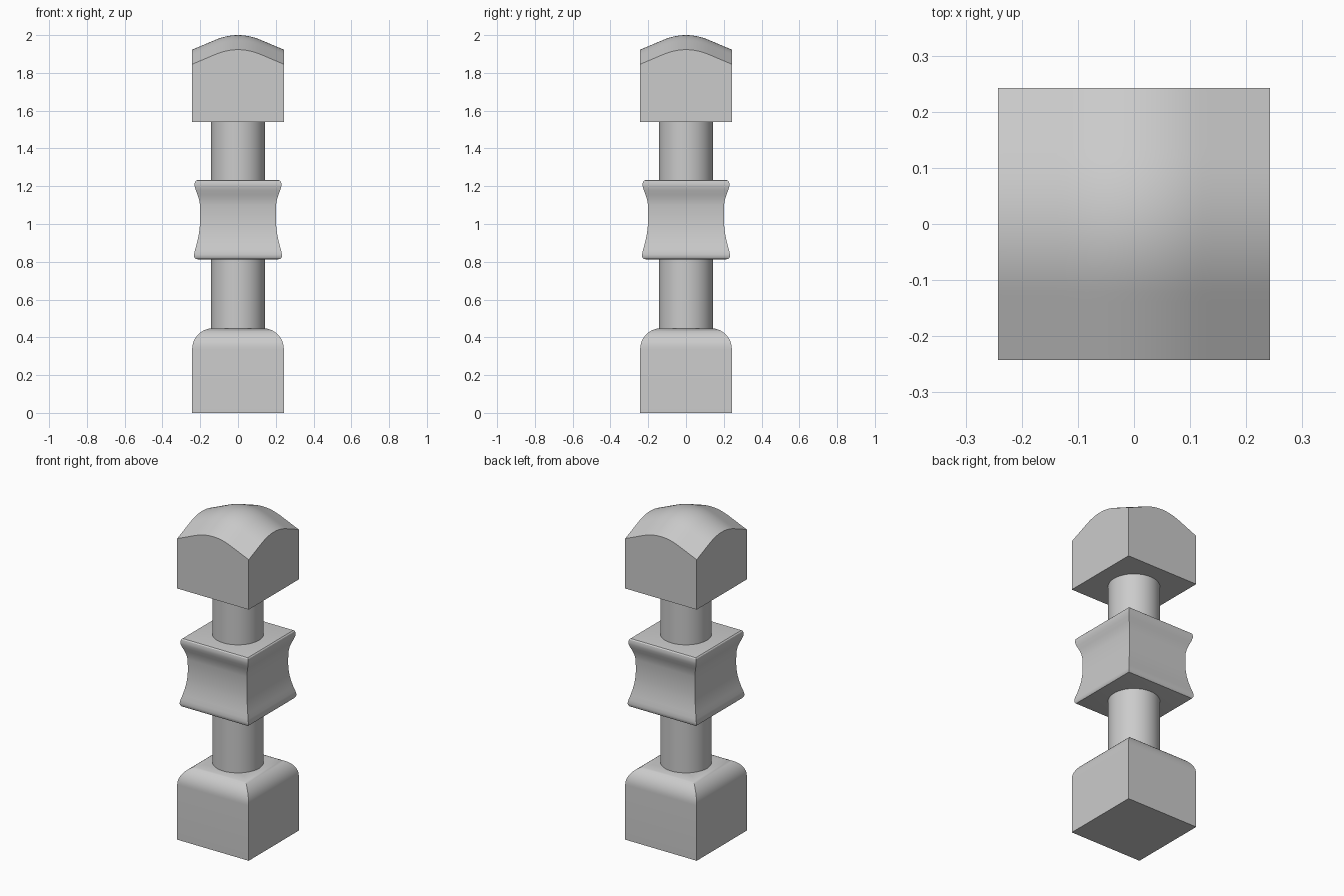
import bpy, bmesh, math

if "Cube" in bpy.data.objects:
    bpy.data.objects.remove(bpy.data.objects["Cube"])

HALF = 0.2425


def finish(name, bm, angle=30):
    bmesh.ops.recalc_face_normals(bm, faces=bm.faces)
    mesh = bpy.data.meshes.new(name)
    bm.to_mesh(mesh)
    bm.free()
    ob = bpy.data.objects.new(name, mesh)
    bpy.context.collection.objects.link(ob)
    bpy.ops.object.select_all(action='DESELECT')
    ob.select_set(True)
    bpy.context.view_layer.objects.active = ob
    bpy.ops.object.shade_smooth_by_angle(angle=math.radians(angle))
    return ob


def square_loft(name, profile):
    """Stack square rings of (half width, height) with mitred corners."""
    bm = bmesh.new()
    rings = [[bm.verts.new((sx * r, sy * r, z))
              for sx, sy in ((-1, -1), (1, -1), (1, 1), (-1, 1))]
             for r, z in profile]
    for a, b in zip(rings, rings[1:]):
        for i in range(4):
            j = (i + 1) % 4
            bm.faces.new((a[i], a[j], b[j], b[i]))
    bm.faces.new(rings[0][::-1])
    bm.faces.new(rings[-1])
    return finish(name, bm)


def shaft(name, z0, z1, r=0.143):
    bm = bmesh.new()
    bmesh.ops.create_cone(bm, cap_ends=True, segments=48, radius1=r, radius2=r, depth=z1 - z0)
    bmesh.ops.translate(bm, verts=bm.verts, vec=(0, 0, (z0 + z1) / 2))
    return finish(name, bm)


# Base block with rounded shoulders
R = 0.11
shoulder = [(HALF - R + R * math.cos(t), 0.338 + R * math.sin(t))
            for t in (math.pi / 2 * i / 12 for i in range(13))]
square_loft("base_block", [(HALF, 0)] + shoulder)

# Waisted middle block: lower half, then upper half
lower = [(0.214, 0.813), (0.226, 0.816), (0.232, 0.825), (0.233, 0.838),
         (0.229, 0.858), (0.221, 0.885), (0.213, 0.918), (0.206, 0.955), (0.202, 0.99)]
upper = [(0.2, 1.03), (0.201, 1.1), (0.206, 1.13), (0.214, 1.155), (0.223, 1.178),
         (0.229, 1.198), (0.23, 1.212), (0.227, 1.225), (0.221, 1.231), (0.212, 1.233)]
square_loft("middle_block", lower + upper)

# Round shafts
shaft("lower_shaft", 0.4, 0.83)
shaft("upper_shaft", 1.22, 1.56)


# Cap block with a crown curved along both axes
def drop(x, a=0.12, slope=0.422):
    x = abs(x)
    return slope * x * x / (2 * a) if x < a else slope * (x - a / 2)


bm = bmesh.new()
bmesh.ops.create_grid(bm, x_segments=28, y_segments=28, size=HALF)
rim = [e for e in bm.edges if e.is_boundary]
for v in bm.verts:
    v.co.z = 2.0 - drop(v.co.x) - drop(v.co.y)
ext = bmesh.ops.extrude_edge_only(bm, edges=rim)["geom"]
for v in ext:
    if isinstance(v, bmesh.types.BMVert):
        v.co.z = 1.54
bmesh.ops.holes_fill(bm, edges=[e for e in bm.edges if e.is_boundary], sides=0)
finish("cap_block", bm)
